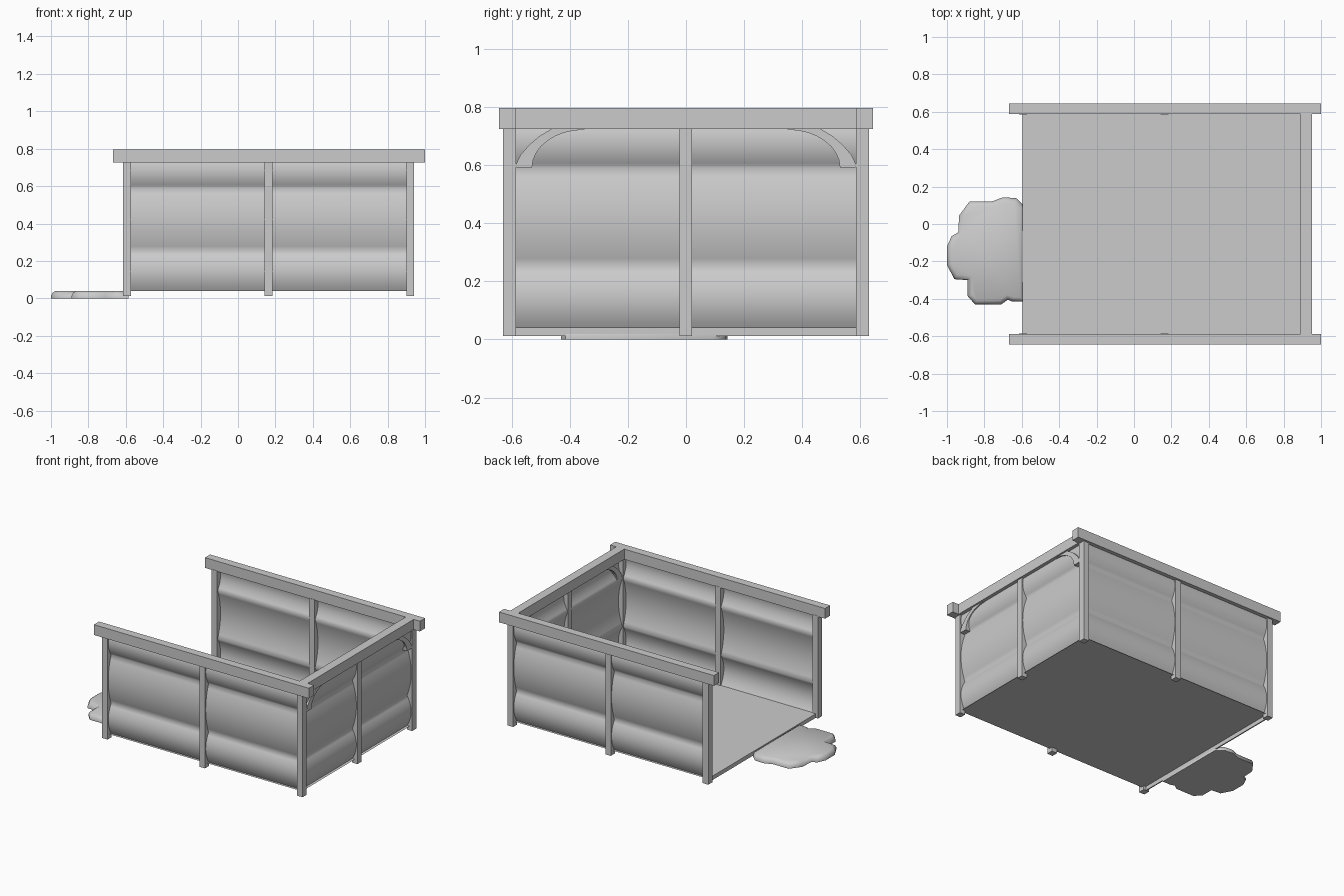
import bpy
import bmesh
import math

cube = bpy.data.objects.get("Cube")
if cube:
    bpy.data.objects.remove(cube, do_unlink=True)

grey = bpy.data.materials.new("plain_grey")
grey.use_nodes = True
grey.diffuse_color = (0.6, 0.6, 0.6, 1)
grey.node_tree.nodes["Principled BSDF"].inputs["Base Color"].default_value = (0.6, 0.6, 0.6, 1)


def finish(name, bm, recalc=True):
    if recalc:
        bmesh.ops.recalc_face_normals(bm, faces=bm.faces)
    mesh = bpy.data.meshes.new(name)
    bm.to_mesh(mesh)
    bm.free()
    mesh.materials.append(grey)
    obj = bpy.data.objects.new(name, mesh)
    bpy.context.collection.objects.link(obj)
    return obj


def box(name, x, y, z):
    """Box given by (low, high) along each axis."""
    bm = bmesh.new()
    bmesh.ops.create_cube(bm, size=1)
    for v in bm.verts:
        v.co = [(a + b) / 2 + c * (b - a) for c, (a, b) in zip(v.co, (x, y, z))]
    return finish(name, bm)


def prism(name, points, direction):
    """Solid made by extruding a flat outline of 3D points."""
    bm = bmesh.new()
    face = bm.faces.new([bm.verts.new(p) for p in points])
    new = bmesh.ops.extrude_face_region(bm, geom=[face], use_keep_orig=True)["geom"]
    bmesh.ops.translate(bm, verts=[g for g in new if isinstance(g, bmesh.types.BMVert)],
                        vec=direction)
    return finish(name, bm)


# Corrugated sheet profile: bulging bands that meet in tight grooves
BANDS = [(0.04, 0.25), (0.25, 0.59), (0.59, 0.78)]
BULGE = 0.032
STEPS = 12
profile = []
for low, high in BANDS:
    for i in range(STEPS):
        t = i / STEPS
        z = low + (high - low) * t
        if z < 0.75:
            profile.append((BULGE * 4 * t * (1 - t), z))


def sheet(name, place, start, end, outward):
    """Sweep the profile in a straight line; place(along, offset, z) gives a point."""
    bm = bmesh.new()
    rows = [[bm.verts.new(place(a, off, z)) for a in (start, end)] for off, z in profile]
    for (a, b), (c, d) in zip(rows, rows[1:]):
        bm.faces.new((a, b, d, c))
    bm.normal_update()
    average = sum((f.normal[outward[0]] for f in bm.faces))
    if average * outward[1] < 0:
        bmesh.ops.reverse_faces(bm, faces=bm.faces)
    obj = finish(name, bm, recalc=False)
    obj.data.shade_smooth()


POST_Z = (0.012, 0.73)
RAIL_Z = (0.725, 0.797)
BACK_X = (0.90, 0.942)


def mirrored(side, low, high):
    return tuple(sorted((side * low, side * high)))


# Side walls: posts, top rail and sheet
for label, side in (("right", -1), ("left", 1)):
    for part, x in (("entry", (-0.614, -0.571)), ("middle", (0.142, 0.185)), ("corner", BACK_X)):
        box(f"{part}_post_{label}", x, mirrored(side, 0.585, 0.63), POST_Z)
    box(f"top_rail_{label}", (-0.667, 1.0), mirrored(side, 0.587, 0.644), RAIL_Z)
    sheet(f"side_panel_{label}", lambda a, off, z, s=side: (a, s * (0.59 + off), z),
          -0.593, 0.92, (1, side))

    # Curved corner brace on the end wall
    outer = [(0.59, 0.593), (0.57, 0.635), (0.54, 0.67), (0.505, 0.7), (0.455, 0.73)]
    centre_y, centre_z = 0.35, 0.592
    inner = [(centre_y + 0.18 * math.cos(a), centre_z + 0.13 * math.sin(a))
             for a in (math.pi / 2 * i / 8 for i in range(8, -1, -1))]
    outline = [(0.905, side * y, z) for y, z in outer + inner]
    prism(f"corner_brace_{label}", outline, (0.035, 0, 0))

# End wall
box("end_middle_post", BACK_X, (-0.022, 0.021), POST_Z)
box("end_top_rail", (0.89, 0.952), (-0.588, 0.588), RAIL_Z)
sheet("end_panel", lambda a, off, z: (0.902 + off, a, z), -0.607, 0.607, (0, 1))

# Floor sheet and the threshold board at the open end
bm = bmesh.new()
bm.faces.new([bm.verts.new((x, y, 0.04)) for x, y in
              ((-0.596, -0.608), (0.922, -0.608), (0.922, 0.608), (-0.596, 0.608))])
finish("floor", bm, recalc=False)
box("threshold_board", (-0.596, -0.588), (-0.588, 0.588), (0.012, 0.04))

# Puddle spilling from the open end, with a rounded rim
OUTLINE = [(-0.585, 0.095), (-0.63, 0.138), (-0.70, 0.143), (-0.76, 0.12), (-0.88, 0.12),
           (-0.935, 0.045), (-0.94, -0.045), (-0.975, -0.065), (-1, -0.12), (-1, -0.22),
           (-0.96, -0.295), (-0.89, -0.30), (-0.89, -0.385), (-0.85, -0.43),
           (-0.71, -0.43), (-0.675, -0.405), (-0.65, -0.415), (-0.585, -0.415)]
puddle = prism("puddle", [(x, y, 0) for x, y in OUTLINE], (0, 0, 0.014))
bm = bmesh.new()
bm.from_mesh(puddle.data)
top = max(bm.faces, key=lambda f: f.calc_center_median().z)
for width, rise in ((0.009, 0.016), (0.014, 0.009)):
    bmesh.ops.inset_region(bm, faces=[top], thickness=width, use_even_offset=True)
    for v in top.verts:
        v.co.z += rise
bm.to_mesh(puddle.data)
bm.free()
bpy.ops.object.select_all(action="DESELECT")
puddle.select_set(True)
bpy.context.view_layer.objects.active = puddle
bpy.ops.object.shade_smooth_by_angle(angle=math.radians(60))
